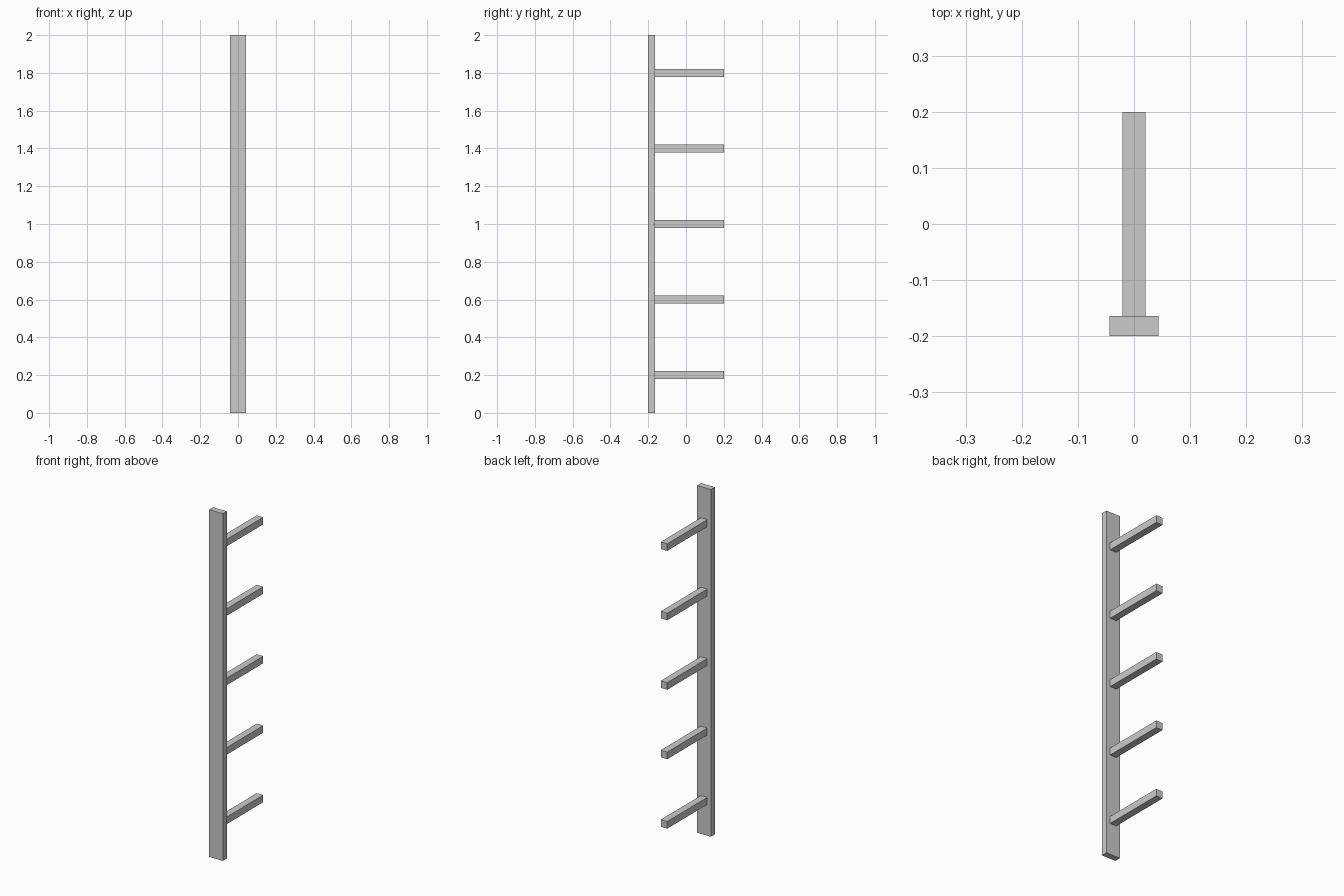
import bpy

if "Cube" in bpy.data.objects:
    bpy.data.objects.remove(bpy.data.objects["Cube"])


def box(name, lo, hi):
    """Axis-aligned box between two corners."""
    bpy.ops.mesh.primitive_cube_add(size=1, location=[(a + b) / 2 for a, b in zip(lo, hi)])
    ob = bpy.context.object
    ob.name = name
    ob.scale = [b - a for a, b in zip(lo, hi)]
    bpy.ops.object.transform_apply(location=False, rotation=False, scale=True)
    return ob


POST_W, ARM_W = 0.0435, 0.0205   # half widths
FRONT, JOINT, TIP = -0.2, -0.164, 0.2

# Upright board
box("upright_post", (-POST_W, FRONT, 0), (POST_W, JOINT, 2))

# Five evenly spaced arms reaching back from the post
for i in range(5):
    z = 0.2 + 0.4 * i
    box(f"arm_{i + 1}", (-ARM_W, JOINT, z - ARM_W), (ARM_W, TIP, z + ARM_W))
